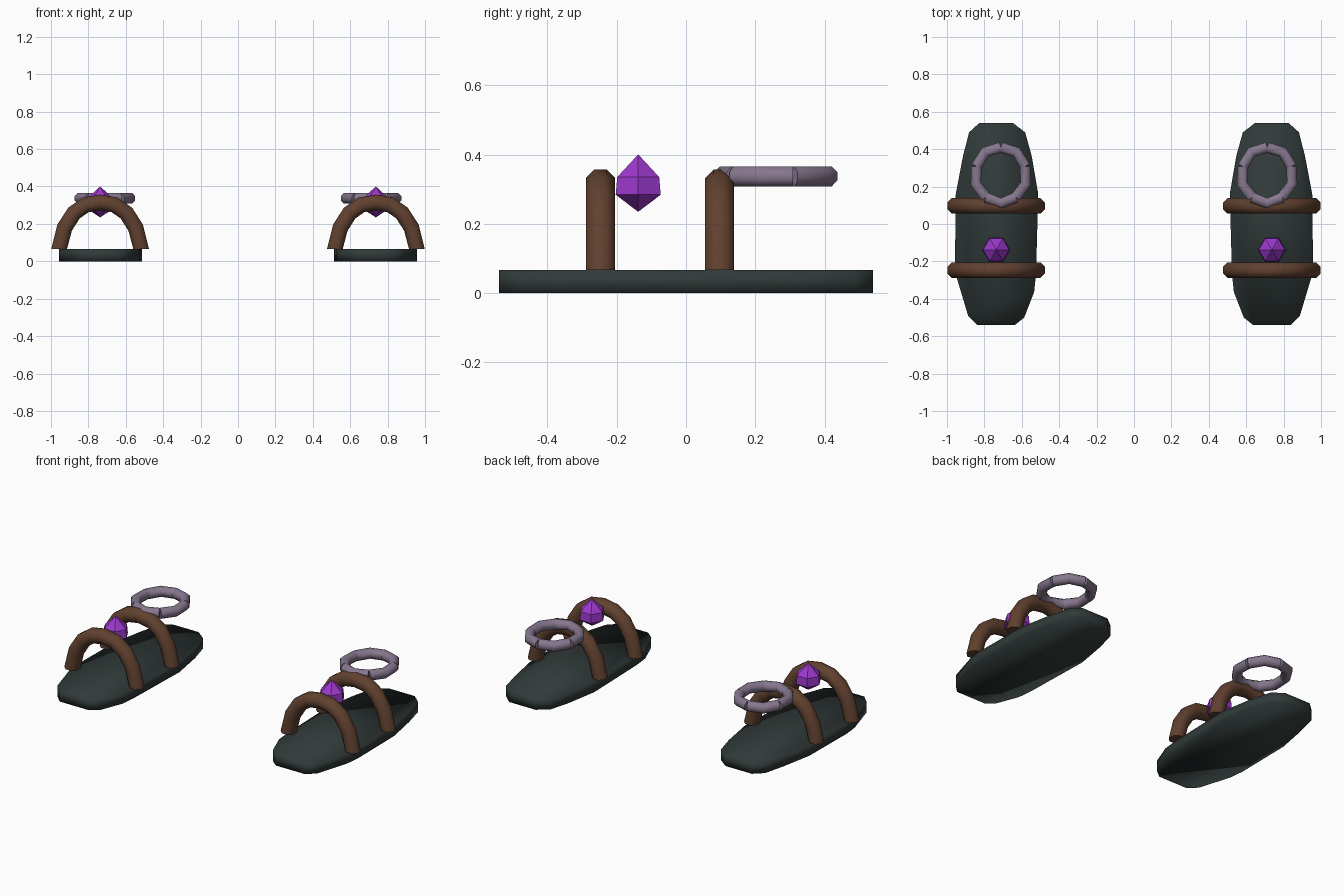
import bpy, bmesh, math
from mathutils import Vector

if "Cube" in bpy.data.objects:
    bpy.data.objects.remove(bpy.data.objects["Cube"])


def material(name, color):
    m = bpy.data.materials.new(name)
    m.diffuse_color = (*color, 1)
    m.use_nodes = True
    m.node_tree.nodes["Principled BSDF"].inputs["Base Color"].default_value = m.diffuse_color
    return m


DARK = material("dark slate", (0.030, 0.043, 0.041))
BROWN = material("brown leather", (0.118, 0.052, 0.028))
LILAC = material("dusty lilac", (0.240, 0.185, 0.270))
PURPLE = material("bright purple", (0.330, 0.040, 0.600))
OFFSET = 0.737  # distance of each sandal from the middle


def finish(bm, name, mat, smooth=None):
    bmesh.ops.recalc_face_normals(bm, faces=bm.faces)
    me = bpy.data.meshes.new(name)
    bm.to_mesh(me)
    bm.free()
    ob = bpy.data.objects.new(name, me)
    bpy.context.collection.objects.link(ob)
    me.materials.append(mat)
    if smooth is not None:
        bpy.ops.object.select_all(action='DESELECT')
        ob.select_set(True)
        bpy.context.view_layer.objects.active = ob
        bpy.ops.object.shade_smooth_by_angle(angle=math.radians(smooth))
    return ob


def loft(bm, rings):
    """Skin a list of equal vertex rings and cap both ends."""
    loops = [[bm.verts.new(p) for p in ring] for ring in rings]
    n = len(loops[0])
    for a, b in zip(loops, loops[1:]):
        for i in range(n):
            j = (i + 1) % n
            bm.faces.new((a[i], a[j], b[j], b[i]))
    bm.faces.new(loops[0])
    bm.faces.new(loops[-1])


def tube(bm, pts, radius, up, end_tangents=None, sides=8):
    """Eight-sided tube along a planar path; up is the plane normal."""
    pts = [Vector(p) for p in pts]
    up = Vector(up)
    rings = []
    for i, p in enumerate(pts):
        t = pts[min(i + 1, len(pts) - 1)] - pts[max(i - 1, 0)]
        if end_tangents and i in (0, len(pts) - 1):
            t = Vector(end_tangents[0 if i == 0 else 1])
        side = t.normalized().cross(up)
        ring = []
        for k in range(sides):
            a = 2 * math.pi * (k + 0.5) / sides
            ring.append(p + radius * (math.cos(a) * side + math.sin(a) * up))
        rings.append(ring)
    loft(bm, rings)


# sole outline: u points outward from the middle of the pair
SOLE = [(-0.09, 0.54), (-0.155, 0.49), (-0.19, 0.364), (-0.225, 0.16),
        (-0.213, -0.27), (-0.203, -0.364), (-0.15, -0.50), (-0.10, -0.54),
        (0.10, -0.54), (0.15, -0.49), (0.21, -0.29), (0.22, -0.20),
        (0.216, 0.16), (0.178, 0.36), (0.145, 0.49), (0.09, 0.54)]
ARCH = [(-0.219, 0.067), (-0.19, 0.18), (-0.14, 0.258), (-0.077, 0.302), (0, 0.315)]
ARCH += [(-x, z) for x, z in reversed(ARCH[:-1])]

for s, label in ((-1, "left"), (1, "right")):
    cx = s * OFFSET

    # sole
    bm = bmesh.new()
    loft(bm, [[(cx + s * u, y, z) for u, y in SOLE] for z in (0, 0.066)])
    finish(bm, label + "_sole", DARK, 100)

    # arched straps
    for y, part in ((-0.247, "front_strap"), (0.097, "back_strap")):
        bm = bmesh.new()
        tube(bm, [(cx + x, y, z) for x, z in ARCH], 0.0455, (0, 1, 0),
             ((0, 0, 1), (0, 0, -1)))
        finish(bm, f"{label}_{part}", BROWN, 60)

    # six-sided gem
    bm = bmesh.new()
    gem = [[(cx + r * math.cos(k * math.pi / 3), -0.138 + r * math.sin(k * math.pi / 3), z)
            for k in range(6)]
           for r, z in ((0.0005, 0.235), (0.075, 0.284), (0.070, 0.335), (0.0005, 0.40))]
    loft(bm, gem)
    finish(bm, label + "_gem", PURPLE)

    # ankle ring made of five bent links
    bm = bmesh.new()
    for k in range(5):
        pts = []
        for j, r in ((0, 0.97), (0.5, 1.0), (1, 0.97)):
            a = math.radians(90 + 72 * (k + j))
            pts.append((cx + s * (-0.025 + 0.141 * r * math.cos(a)),
                        0.262 + 0.152 * r * math.sin(a), 0.337))
        tube(bm, pts, 0.031, (0, 0, 1))
    finish(bm, label + "_ankle_ring", LILAC, 60)
